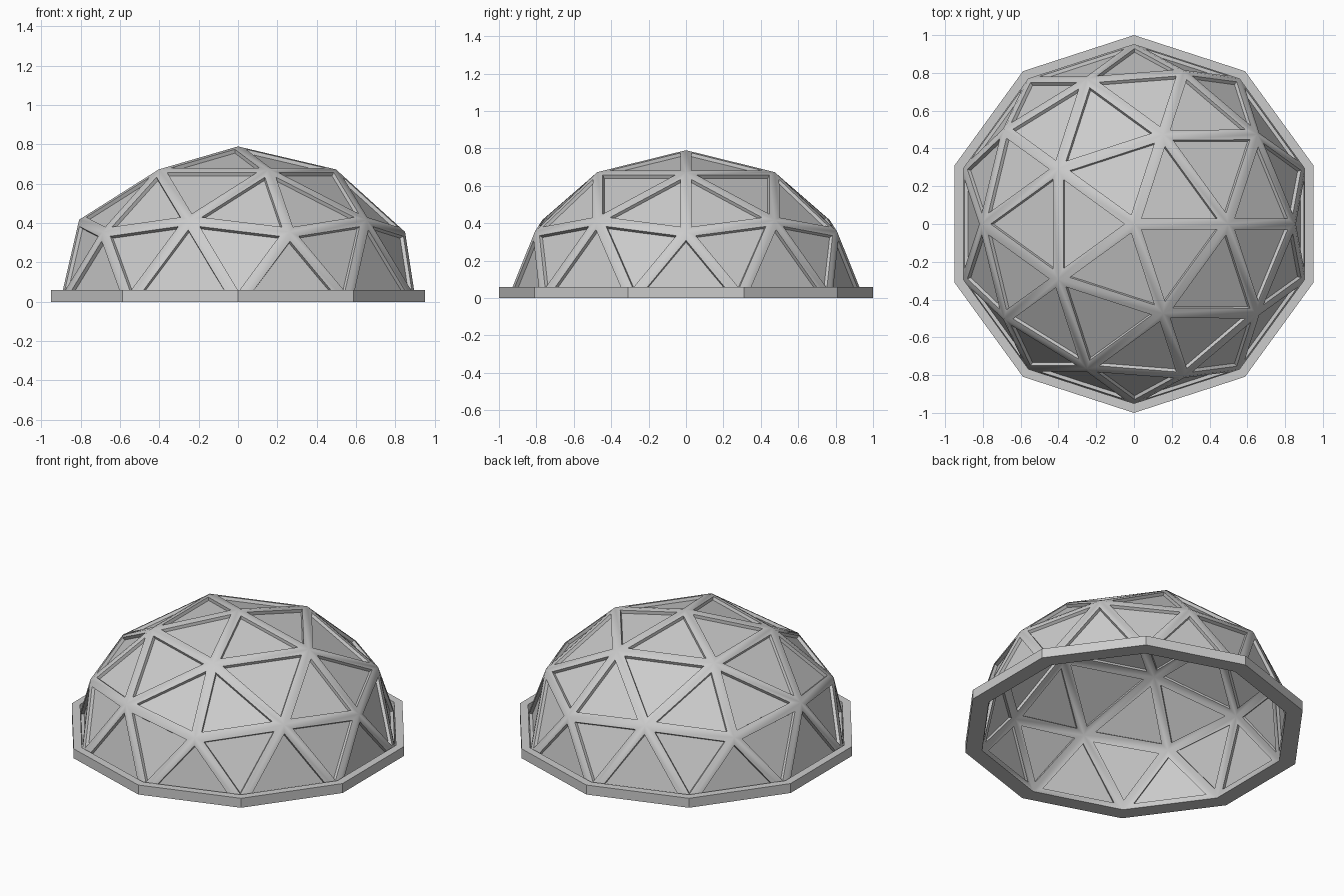
import bpy, bmesh, math
from mathutils import Vector

if "Cube" in bpy.data.objects:
    bpy.data.objects.remove(bpy.data.objects["Cube"])

R, H = 0.926, 0.765        # mid-surface radius and height of the dome
HALF_DEPTH = 0.025         # struts stand this far in and out of the panels
HALF_WIDTH = 0.03          # half the strut width


def make_object(name, bm):
    bmesh.ops.remove_doubles(bm, verts=bm.verts, dist=1e-5)
    bmesh.ops.recalc_face_normals(bm, faces=bm.faces)
    mesh = bpy.data.meshes.new(name)
    bm.to_mesh(mesh)
    bm.free()
    ob = bpy.data.objects.new(name, mesh)
    bpy.context.collection.objects.link(ob)
    return ob


def add_face(bm, points):
    bm.faces.new([bm.verts.new(p) for p in points])


def shell_point(p, offset):
    # Point on the flattened sphere, pushed along its surface normal
    normal = Vector((p.x / R, p.y / R, p.z / H)).normalized()
    return Vector((p.x * R, p.y * R, p.z * H)) + normal * offset


def inset(tri, width):
    # Move a triangle's edges inward by width
    sides = [(tri[(i + 1) % 3] - tri[(i + 2) % 3]).length for i in range(3)]
    per = sum(sides)
    centre = sum((p * s for p, s in zip(tri, sides)), Vector()) / per
    area2 = (tri[1] - tri[0]).cross(tri[2] - tri[0]).length
    return [p.lerp(centre, width * per / area2) for p in tri]


# Upper half of a two-step icosphere gives the triangle layout
bpy.ops.mesh.primitive_ico_sphere_add(subdivisions=2, radius=1)
ico = bpy.context.object
triangles = []
for poly in ico.data.polygons:
    pts = [ico.data.vertices[i].co.copy() for i in poly.vertices]
    if all(p.z > -0.01 for p in pts):
        for p in pts:
            if abs(p.z) < 0.01:
                p.z = 0.0
        triangles.append(pts)
bpy.data.objects.remove(ico, do_unlink=True)

# Strut frame and the glazing panels set into it
frame, glass = bmesh.new(), bmesh.new()
for tri in triangles:
    outer = [shell_point(p, HALF_DEPTH) for p in tri]
    inner = [shell_point(p, -HALF_DEPTH) for p in tri]
    o_in, i_in = inset(outer, HALF_WIDTH), inset(inner, HALF_WIDTH)
    for a in range(3):
        b = (a + 1) % 3
        add_face(frame, (outer[a], outer[b], o_in[b], o_in[a]))
        add_face(frame, (o_in[a], o_in[b], i_in[b], i_in[a]))
        add_face(frame, (i_in[a], i_in[b], inner[b], inner[a]))
        if tri[a].z == 0 and tri[b].z == 0:      # close the foot of the frame
            add_face(frame, (outer[b], outer[a], inner[a], inner[b]))
    add_face(glass, inset([shell_point(p, 0) for p in tri], HALF_WIDTH - 0.001))

struts = make_object("dome_struts", frame)
bpy.ops.object.select_all(action='DESELECT')
struts.select_set(True)
bpy.context.view_layer.objects.active = struts
bpy.ops.object.shade_smooth_by_angle(angle=math.radians(35))

panels = make_object("dome_panels", glass)
thick = panels.modifiers.new("thickness", 'SOLIDIFY')
thick.thickness = 0.01
thick.offset = 0

# Ten-sided base ring
ring = bmesh.new()
profile = [(1.0, 0.0), (1.0, 0.06), (0.95, 0.06), (0.95, 0.0)]
for k in range(10):
    a0, a1 = (math.radians(18 + 36 * (k + j)) for j in (0, 1))
    for j in range(4):
        (r0, z0), (r1, z1) = profile[j], profile[(j + 1) % 4]
        add_face(ring, [Vector((r * math.cos(a), r * math.sin(a), z))
                        for r, z, a in ((r0, z0, a0), (r0, z0, a1), (r1, z1, a1), (r1, z1, a0))])
make_object("base_ring", ring)
